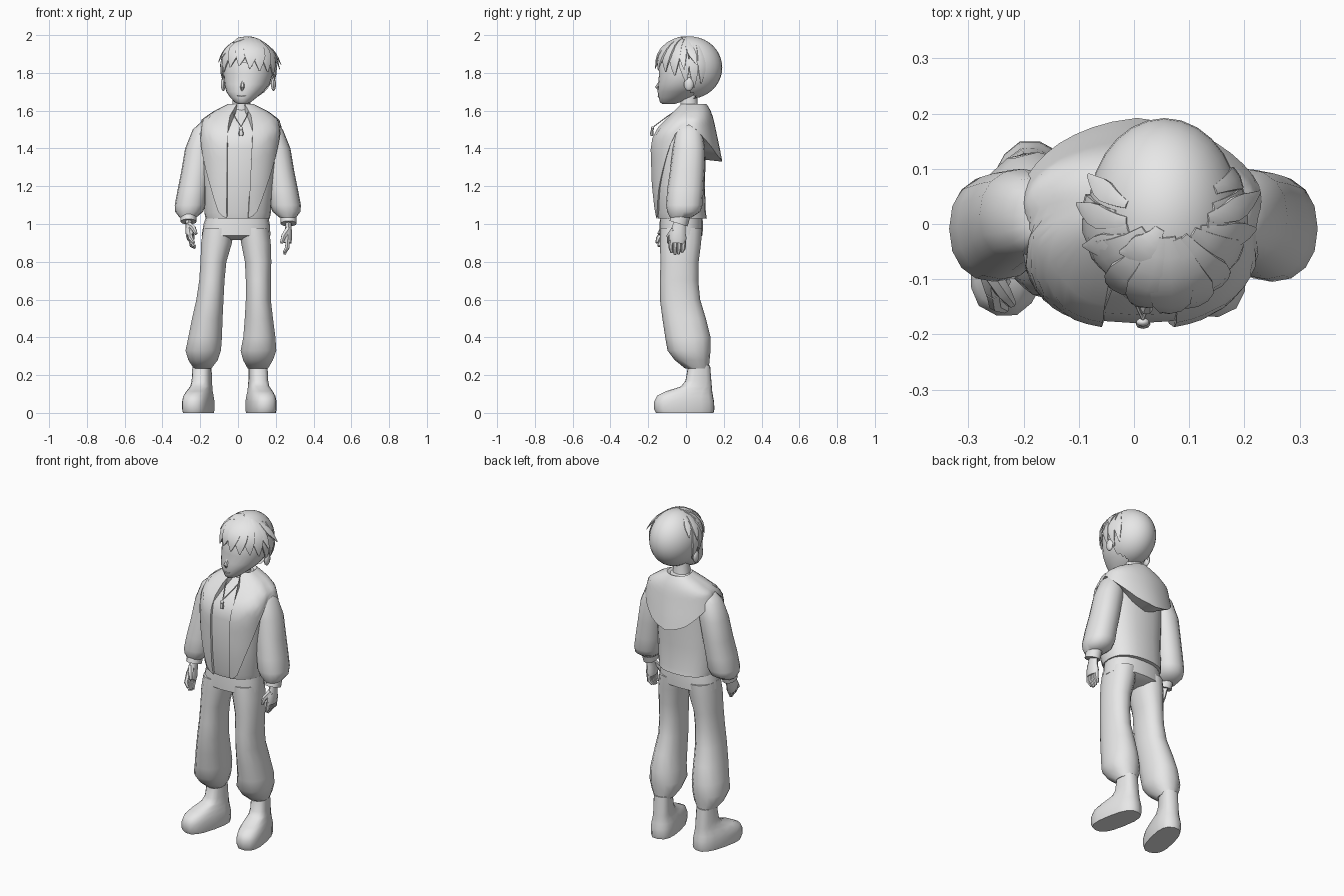
import bpy, bmesh, math
from math import sin, cos, radians, pi
from mathutils import Vector

if "Cube" in bpy.data.objects:
    bpy.data.objects.remove(bpy.data.objects["Cube"])

GREY = bpy.data.materials.new("plain_grey")
GREY.diffuse_color = (0.8, 0.8, 0.8, 1)
GREY.use_nodes = True
GREY.node_tree.nodes["Principled BSDF"].inputs["Base Color"].default_value = GREY.diffuse_color


def make(name, verts, faces):
    me = bpy.data.meshes.new(name)
    me.from_pydata([tuple(v) for v in verts], [], faces)
    bm = bmesh.new()
    bm.from_mesh(me)
    bmesh.ops.recalc_face_normals(bm, faces=bm.faces)
    bm.to_mesh(me)
    bm.free()
    me.materials.append(GREY)
    ob = bpy.data.objects.new(name, me)
    bpy.context.collection.objects.link(ob)
    return ob


def skin(name, rings, caps=True):
    """Join closed rings of points into a tube."""
    n = len(rings[0])
    faces = [(i * n + j, i * n + (j + 1) % n, (i + 1) * n + (j + 1) % n, (i + 1) * n + j)
             for i in range(len(rings) - 1) for j in range(n)]
    if caps:
        faces += [tuple(range(n)), tuple(range((len(rings) - 1) * n, len(rings) * n))]
    return make(name, [p for r in rings for p in r], faces)


def oval(x0, x1, y0, y1, z, az, power=0.9):
    s, c = sin(az), cos(az)
    s, c = (math.copysign(abs(v) ** power, v) for v in (s, c))
    return Vector(((x0 + x1) / 2 + (x1 - x0) / 2 * s, (y0 + y1) / 2 - (y1 - y0) / 2 * c, z))


def loft(name, rows, n=16, power=0.9):
    """Rows are z, x0, x1, y0, y1."""
    return skin(name, [[oval(a, b, c, d, z, 2 * pi * j / n, power) for j in range(n)]
                       for z, a, b, c, d in rows])


def tube(name, pts, radii, n=8, flat=1.0, side=(0, 1, 0)):
    """Tube along a path; flat squeezes it across the side direction."""
    pts, rings = [Vector(p) for p in pts], []
    for i, p in enumerate(pts):
        t = (pts[min(i + 1, len(pts) - 1)] - pts[max(i - 1, 0)]).normalized()
        u = Vector(side)
        u = (u - t * u.dot(t)).normalized()
        v = t.cross(u)
        rings.append([p + radii[i] * (u * cos(2 * pi * j / n) + v * flat * sin(2 * pi * j / n))
                      for j in range(n)])
    return skin(name, rings)


def ball(name, c, r, u=24, v=16):
    bm = bmesh.new()
    bmesh.ops.create_uvsphere(bm, u_segments=u, v_segments=v, radius=1)
    for w in bm.verts:
        w.co = Vector([c[i] + r[i] * w.co[i] for i in range(3)])
    ob = make(name, [], [])
    bm.to_mesh(ob.data)
    bm.free()
    return ob


# Jacket body and shirt front
BODY = [(1.03, -.172, .168, -.15, .11), (1.06, -.178, .174, -.157, .105),
        (1.2, -.18, .185, -.173, .1), (1.4, -.19, .205, -.18, .105),
        (1.48, -.19, .215, -.165, .105), (1.55, -.175, .2, -.095, .105),
        (1.59, -.115, .145, -.045, .1), (1.625, -.04, .07, -.015, .085)]
loft("jacket_body", BODY, 24, .85)


def body_point(z, az):
    z = min(max(z, BODY[0][0]), BODY[-1][0])
    for a, b in zip(BODY, BODY[1:]):
        if z <= b[0]:
            f = (z - a[0]) / (b[0] - a[0])
            row = [p + (q - p) * f for p, q in zip(a, b)]
            return oval(*row[1:], z, az, .85)


# Hooded overlay: front panels, shoulder edges and hood point at the back
EDGE = [(15, 1.03), (28, 1.05), (50, 1.22), (67, 1.35), (85, 1.5), (97, 1.525),
        (115, 1.5), (135, 1.44), (160, 1.36), (180, 1.33)]


def edge_z(a):
    for p, q in zip(EDGE, EDGE[1:]):
        if a <= q[0]:
            return p[1] + (q[1] - p[1]) * (a - p[0]) / (q[0] - p[0])


ROWS, COLS = 10, 44
verts, faces = [], []
for j in range(COLS + 1):
    a = 15 + 330 * j / COLS
    sa = min(a, 360 - a)
    az, zb = radians(a), edge_z(sa)
    back = max(0, (sa - 90) / 90)
    out = Vector((sin(az), -cos(az), 0))
    col = [body_point(1.625, az)]
    for i in range(ROWS + 1):
        t = i / ROWS
        z = 1.625 + (zb - 1.625) * t
        col.append(body_point(z, az) + out * (.012 + .065 * t * back ** .8 + .012 * back)
                   + Vector((0, 0, .01 * (1 - t))))
    col.append(body_point(zb + .01, az))
    verts += col
H = ROWS + 3
faces = [(j * H + i, j * H + i + 1, (j + 1) * H + i + 1, (j + 1) * H + i)
         for j in range(COLS) for i in range(H - 1)]
faces += [tuple(range(H)), tuple(range(COLS * H, COLS * H + H))]
make("hood_and_panels", verts, faces)

# Trousers
loft("trouser_hips", [(1.07, -.16, .155, -.135, .085), (1.0, -.182, .168, -.14, .09),
                      (.94, -.192, .172, -.14, .088), (.915, -.12, .1, -.08, .04)], 20, .85)
DEPTH = [(.98, -.135, .085), (.9, -.138, .08), (.8, -.135, .067), (.7, -.138, .065),
         (.6, -.138, .075), (.5, -.125, .105), (.4, -.11, .13), (.33, -.098, .13),
         (.28, -.06, .125), (.235, -.005, .12)]
LEFT = [(-.185, -.02), (-.197, -.03), (-.2, -.06), (-.207, -.07), (-.222, -.075),
        (-.245, -.08), (-.265, -.083), (-.28, -.088), (-.265, -.105), (-.235, -.14)]
RIGHT = [(.0, .165), (.015, .175), (.035, .178), (.04, .175), (.04, .175),
         (.034, .187), (.026, .2), (.012, .205), (.025, .187), (.05, .16)]
for s, xs in (("left", LEFT), ("right", RIGHT)):
    loft("trouser_leg_" + s, [(d[0], *x, *d[1:]) for d, x in zip(DEPTH, xs)], 14)

# Boots
for s, ax, turn in (("left", -.19, -14), ("right", .106, 11)):
    rows = [(0, .07, -.235, .075), (.02, .073, -.245, .08), (.06, .073, -.245, .078),
            (.09, .068, -.23, .072), (.115, .06, -.18, .068), (.14, .053, -.1, .065),
            (.17, .05, -.075, .062), (.25, .048, -.06, .055)]
    boot = loft("boot_" + s, [(z, -w, w, a, b) for z, w, a, b in rows], 16, .75)
    boot.location = (ax, .072, 0)
    boot.rotation_euler.z = radians(turn)

# Sleeves, cuffs and hands
for s, m, cx, wrist, tip in (("left", -1, -.005, (-.262, -.055, 1.0), (-.243, -.14, .875)),
                             ("right", 1, .003, (.268, -.04, .99), (.258, -.05, .835))):
    arm = [(1.54, .13, .19, -.03, .06), (1.5, .11, .235, -.055, .085),
           (1.4, .12, .275, -.07, .1), (1.28, .14, .295, -.085, .098),
           (1.18, .155, .315, -.1, .093), (1.1, .165, .33, -.105, .088),
           (1.065, .18, .328, -.1, .075), (1.035, .215, .305, -.085, .03)]
    loft("sleeve_" + s, [(z, *sorted((m * a + cx, m * b + cx)), c, d) for z, a, b, c, d in arm], 16)
    w, t = Vector(wrist), Vector(tip)
    d = t - w
    tube("cuff_" + s, [w + Vector((0, .015, .06)), w + Vector((0, 0, .012))], (.05, .05), 12, .85)
    fwd = Vector((0, -1, 0))
    fwd = (fwd - d * fwd.dot(d) / d.length_squared).normalized()
    tube("palm_" + s, [w + Vector((0, .01, .03)), w + d * .2, w + d * .4, w + d * .58],
         (.03, .04, .047, .043), 10, .5)
    for k in range(4):
        o = fwd * (.033 - .022 * k)
        end = 1 - .07 * abs(k - 1.3)
        bend = Vector((-m * .014, 0, 0))
        tube(f"finger_{s}_{k}", [w + d * .5 + o, w + d * .75 + o, w + d * end + o * .8 + bend],
             (.013, .013, .008), 6)
    inn = Vector((-m * .022, 0, 0))
    tube("thumb_" + s, [w + d * .12 + fwd * .02, w + d * .36 + fwd * .045 + inn,
                        w + d * .62 + fwd * .045 + inn * 1.5], (.018, .015, .008), 6)

# Neck, face and ears
loft("neck", [(1.57, -.045, .075, -.04, .08), (1.63, -.03, .065, -.03, .062),
              (1.72, -.025, .07, -.03, .06)], 12)
FACE = [(1.635, .0, .045, -.125, -.06), (1.645, -.018, .068, -.138, -.03),
        (1.67, -.042, .1, -.145, .03), (1.7, -.062, .135, -.15, .07),
        (1.74, -.072, .168, -.148, .11), (1.79, -.076, .183, -.143, .13),
        (1.85, -.076, .187, -.143, .14), (1.92, -.05, .16, -.11, .12),
        (1.96, .0, .11, -.05, .07)]
loft("face", FACE, 24, 1.0)
tube("nose", [(.026, -.138, 1.755), (.023, -.153, 1.725), (.022, -.142, 1.708)],
     (.006, .012, .007), 6, 1, (1, 0, 0))
tube("mouth", [(-.005, -.143, 1.679), (.02, -.146, 1.676), (.045, -.144, 1.68)],
     (.002, .005, .002), 6, .6, (0, 1, 0))
for s, x in (("left", -.078), ("right", .188)):
    ball("ear_" + s, (x, .015, 1.74), (.014, .026, .036), 10, 8)

# Hair shell, opened around the face
HC, HR = Vector((.055, .02, 1.828)), Vector((.138, .172, .165))
hair = ball("hair_cap", HC, HR, 28, 20)
bm = bmesh.new()
bm.from_mesh(hair.data)
low = [f for f in bm.faces
       if f.calc_center_median().z < 1.86 - 1.8 * max(0, f.calc_center_median().y + .06)]
bmesh.ops.delete(bm, geom=low, context='FACES')
bm.to_mesh(hair.data)
bm.free()


def lock(i, az0, el0, az1, el1, width, lift):
    """Pointed tuft that follows the hair shell and lifts at its tip."""
    pts, rad, n = [], [], 7
    for k in range(n):
        t = k / (n - 1)
        a, e = radians(az0 + (az1 - az0) * t), radians(el0 + (el1 - el0) * t)
        d = Vector((cos(e) * sin(a), -cos(e) * cos(a), sin(e)))
        pts.append(HC + (1 + lift * t ** 2) * Vector([d[j] * HR[j] for j in range(3)]))
        rad.append(max(.001, width * (.35 + 1.3 * t) * min(1, 2.2 * (1 - t))))
    tube(f"hair_lock_{i}", pts, rad, 6, 3.2, pts[3] - HC)


LOCKS = [(-50, 72, -66, -8, .013, .04), (-30, 72, -42, 0, .013, .06), (-10, 75, -20, 3, .014, .05),
         (10, 75, 3, -2, .014, .06), (25, 72, 24, -6, .014, .07), (40, 70, 45, -8, .013, .06),
         (60, 65, 64, -14, .012, .08), (75, 55, 84, -28, .010, .1), (95, 50, 98, -36, .009, .1),
         (-70, 60, -84, -24, .010, .08), (-88, 50, -97, -34, .009, .06), (85, 55, 100, 4, .008, .28),
         (70, 60, 82, -3, .008, .22), (-80, 60, -95, 8, .008, .17), (-60, 60, -72, 14, .008, .16),
         (110, 45, 112, -30, .008, .06), (-100, 60, -112, 18, .007, .14), (-20, 80, -55, 48, .009, .08)]
for i, l in enumerate(LOCKS):
    lock(i, *l)

# Necklace cord and pendant
for s, x in (("left", -.035), ("right", .062)):
    tube("cord_" + s, [(x, -.03, 1.615), (x * .6 + .006, -.105, 1.565), (.016, -.172, 1.515)],
         (.003,) * 3, 6)
ball("pendant_head", (.016, -.178, 1.505), (.012, .008, .012), 10, 8)
loft("pendant_body", [(1.465, .006, .026, -.188, -.174), (1.48, .003, .03, -.19, -.172),
                      (1.497, .008, .024, -.186, -.174)], 8)

# Smooth shading with crisp folds
bpy.ops.object.select_all(action='SELECT')
bpy.context.view_layer.objects.active = hair
bpy.ops.object.shade_smooth_by_angle(angle=radians(45))
